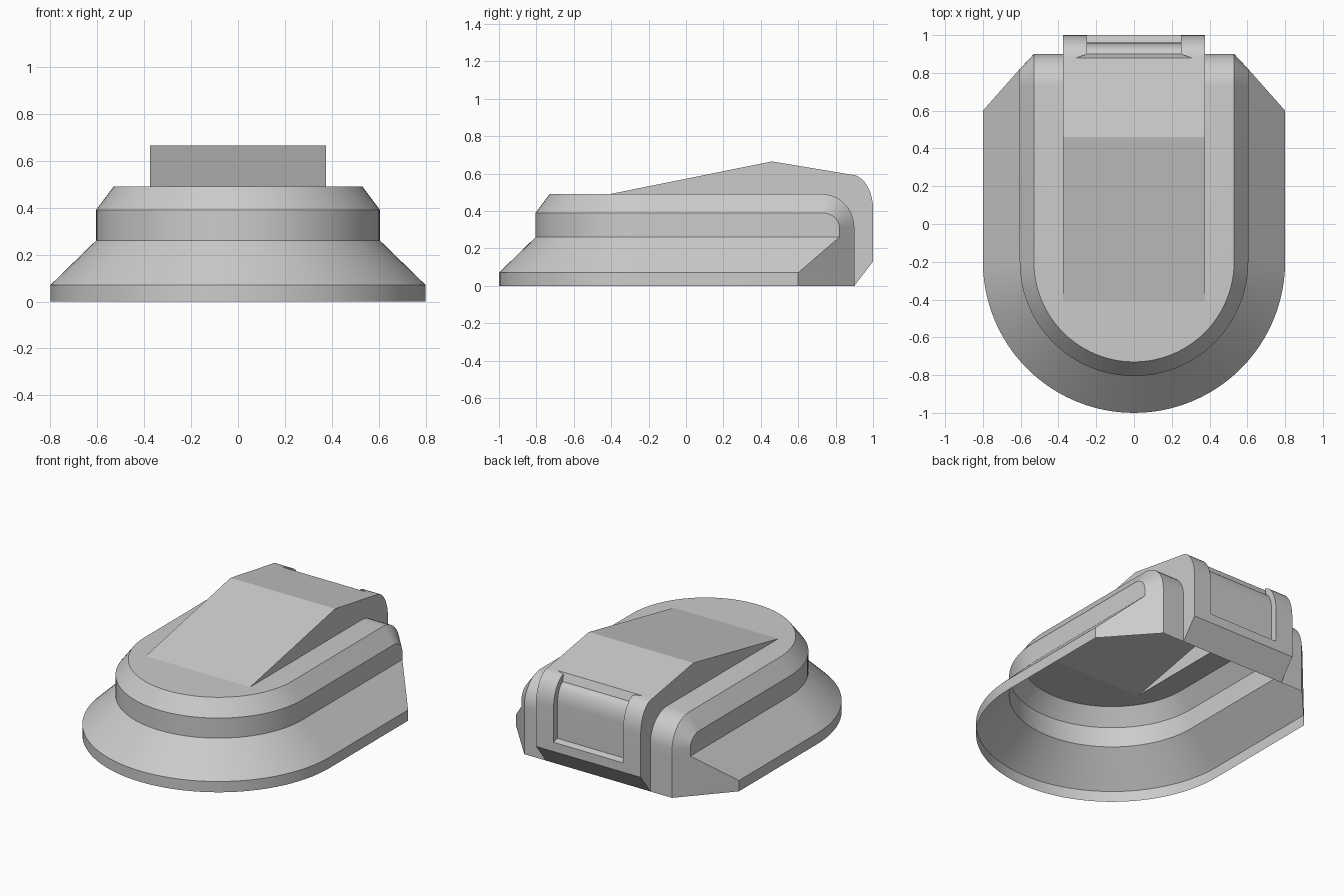
import bpy, bmesh
from math import sin, cos, pi

if "Cube" in bpy.data.objects:
    bpy.data.objects.remove(bpy.data.objects["Cube"])

N = 10  # segments per corner curve


def loft(bm, a, b):
    """Quad strip between two polylines of equal length."""
    for i in range(len(a) - 1):
        face(bm, [a[i], a[i + 1], b[i + 1], b[i]])


def face(bm, pts):
    bm.faces.new([bm.verts.new(p) for p in pts])


def corner(cy, cz, ry, rz):
    """Quarter ellipse in YZ, from straight up to straight back."""
    return [(cy + ry * sin(i / N * pi / 2), cz + rz * cos(i / N * pi / 2)) for i in range(N + 1)]


def at_x(x, prof):
    return [(x, y, z) for y, z in prof]


def finish(name, bm):
    bmesh.ops.remove_doubles(bm, verts=bm.verts, dist=0.0005)
    bmesh.ops.recalc_face_normals(bm, faces=bm.faces)
    if sum(f.normal.z * f.calc_area() for f in bm.faces) < 0:
        bmesh.ops.reverse_faces(bm, faces=bm.faces)
    me = bpy.data.meshes.new(name)
    bm.to_mesh(me)
    bm.free()
    ob = bpy.data.objects.new(name, me)
    bpy.context.collection.objects.link(ob)
    bpy.ops.object.select_all(action='DESELECT')
    ob.select_set(True)
    bpy.context.view_layer.objects.active = ob
    bpy.ops.object.shade_smooth_by_angle(angle=0.35)


W = 0.375                                   # half width of the raised hump
outer = corner(0.73, 0.31, 0.17, 0.18) + [(0.9, 0.26)]
inner = corner(0.73, 0.31, 0.09, 0.08) + [(0.82, 0.26)]

# Open-bottomed U-shaped shell: rim, flare, wall, bevel
bm = bmesh.new()
levels = [(0.8, 0, 0.6), (0.8, 0.07, 0.6), (0.605, 0.26, 0.82), (0.605, 0.39, 0.73), (0.53, 0.49, 0.73)]
rows = []
for r, z, back in levels:
    arc = [(r * cos(i * pi / 48), -0.2 - r * sin(i * pi / 48), z) for i in range(49)]
    rows.append([(r, back, z)] + arc + [(-r, back, z)])
for a, b in zip(rows, rows[1:]):
    loft(bm, a, b)

# Flat top with an opening under the hump
face(bm, rows[-1] + [(-W, 0.73, 0.49), (-W, -0.41, 0.49), (W, -0.41, 0.49), (W, 0.73, 0.49)])

# Rounded rear corners, angled rear cheeks and back strips
for s in (1, -1):
    o, i = at_x(s * 0.53, outer), at_x(s * 0.605, inner)
    loft(bm, o, i)
    face(bm, i)
    face(bm, [i[-1], (s * 0.8, 0.6, 0.07), (s * 0.8, 0.6, 0), (s * 0.53, 0.9, 0), o[-1]])
    loft(bm, o + [(s * 0.53, 0.9, 0)], at_x(s * W, outer + [(0.9, 0)]))
finish("base_shell", bm)

# Raised hump: ramp, rear slope, rounded back, undercut
bm = bmesh.new()
ramp = [(-0.41, 0.49), (0.46, 0.665), (0.88, 0.595)]
back = corner(0.88, 0.41, 0.12, 0.185) + [(1, 0.19)]
foot = [(1, 0.19), (1, 0.13), (0.9, 0)]
for strip in (ramp, foot):
    loft(bm, at_x(-W, strip), at_x(W, strip))

# Recessed window in the rounded back, flared at its top edge
floor = corner(0.9, 0.42, 0.06, 0.125) + [(0.96, 0.2)]
loft(bm, at_x(-0.25, floor), at_x(0.25, floor))
rims = []
for s in (1, -1):
    rim = at_x(s * 0.25, back)
    rim[0] = (s * 0.305, *back[0])
    rims.append(rim)
    loft(bm, at_x(s * W, back), rim)
    loft(bm, rim, at_x(s * 0.25, floor))
    # hump side wall, down to the shell surface
    face(bm, at_x(s * W, ramp + back[1:] + foot[1:] + outer[::-1]))
for k in (0, -1):
    face(bm, [rims[0][k], rims[1][k], (-0.25, *floor[k]), (0.25, *floor[k])])
finish("rear_hump", bm)
